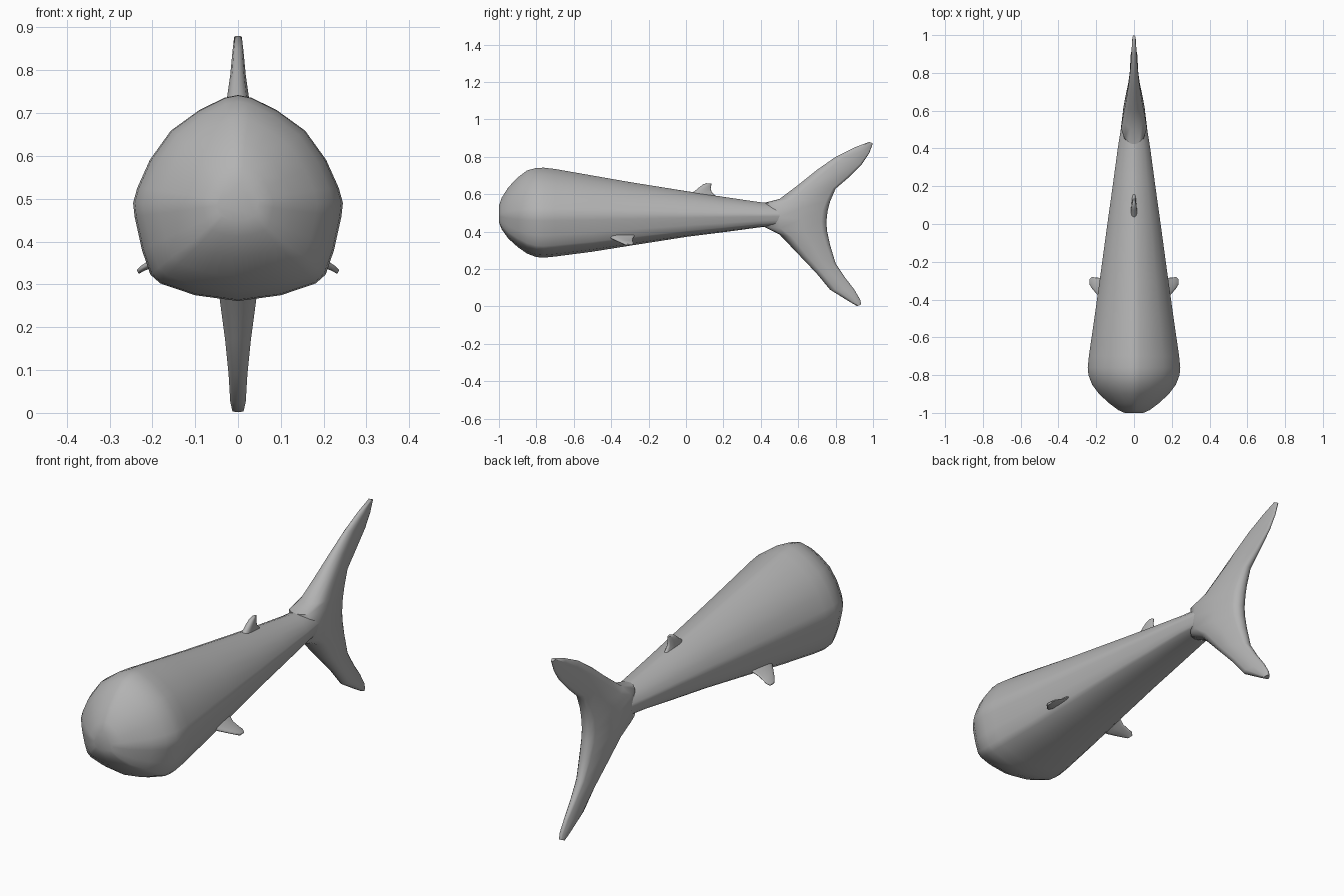
import bpy, bmesh, math
from mathutils import Vector

grey = bpy.data.materials.new("whale grey")
grey.diffuse_color = (0.45, 0.45, 0.45, 1)


def loft(name, rings):
    """Skin a list of closed rings and cap both ends."""
    bm = bmesh.new()
    loops = [[bm.verts.new(p) for p in ring] for ring in rings]
    n = len(loops[0])
    for a, b in zip(loops, loops[1:]):
        for i in range(n):
            j = (i + 1) % n
            bm.faces.new((a[i], a[j], b[j], b[i]))
    bm.faces.new(loops[0])
    bm.faces.new(loops[-1])
    bmesh.ops.recalc_face_normals(bm, faces=bm.faces)
    mesh = bpy.data.meshes.new(name)
    bm.to_mesh(mesh)
    bm.free()
    obj = bpy.data.objects.new(name, mesh)
    bpy.context.collection.objects.link(obj)
    mesh.materials.append(grey)
    bpy.ops.object.select_all(action='DESELECT')
    obj.select_set(True)
    bpy.context.view_layer.objects.active = obj
    bpy.ops.object.shade_smooth_by_angle(angle=math.radians(60))
    return obj


def blade(lead, trail, thick, normal):
    """Fin section from leading to trailing edge, tapering in thickness."""
    lead, trail, normal = Vector(lead), Vector(trail), Vector(normal).normalized()
    prof = [(0.03, 0.4), (0.1, 0.75), (0.25, 1), (0.6, 0.8), (0.92, 0.5), (0.98, 0.3)]
    side = [(0, 0)] + prof + [(1, 0)] + [(s, -t) for s, t in reversed(prof)]
    return [lead.lerp(trail, s) + normal * t * thick for s, t in side]


# Body: domed back, wide waist and hard lower corners, scaled along y
CENTRE = 0.49
half = [(0, 1), (0.13, 0.975), (0.37, 0.86), (0.64, 0.67), (0.84, 0.4), (0.96, 0.14),
        (1, 0), (0.985, -0.14), (0.915, -0.48), (0.835, -0.73), (0.74, -0.82),
        (0.41, -0.94), (0, -1)]
section = half + [(-x, z) for x, z in half[-2:0:-1]]
# y, half width, top, bottom
stations = [
    (-1.0, 0.05, 0.54, 0.45), (-0.985, 0.083, 0.582, 0.412), (-0.95, 0.13, 0.637, 0.363),
    (-0.9, 0.185, 0.69, 0.318), (-0.85, 0.222, 0.727, 0.283), (-0.8, 0.241, 0.741, 0.264),
    (-0.76, 0.245, 0.742, 0.261), (-0.7, 0.239, 0.735, 0.267), (-0.5, 0.21, 0.70, 0.293),
    (-0.3, 0.182, 0.665, 0.325), (0, 0.141, 0.617, 0.372), (0.2, 0.113, 0.586, 0.397),
    (0.4, 0.086, 0.557, 0.424), (0.5, 0.07, 0.552, 0.43), (0.6, 0.05, 0.535, 0.445),
    (0.7, 0.03, 0.515, 0.465)]
loft("body", [[(x * w, y, CENTRE + z * ((top - CENTRE) if z > 0 else (CENTRE - low)))
               for x, z in section] for y, w, top, low in stations])

# Tail: lead y, lead z, trail y, trail z, half thickness, from bottom to top
tail = [
    (0.915, 0.002, 0.936, 0.010, 0.013), (0.88, 0.022, 0.932, 0.035, 0.018),
    (0.77, 0.09, 0.90, 0.09, 0.022), (0.70, 0.175, 0.85, 0.155, 0.03),
    (0.60, 0.28, 0.80, 0.23, 0.043), (0.5, 0.385, 0.77, 0.33, 0.06),
    (0.42, 0.425, 0.755, 0.40, 0.068), (0.42, 0.49, 0.75, 0.45, 0.07),
    (0.42, 0.555, 0.757, 0.51, 0.068), (0.5, 0.575, 0.77, 0.56, 0.058),
    (0.6, 0.65, 0.80, 0.63, 0.042), (0.7, 0.73, 0.87, 0.69, 0.028),
    (0.8, 0.80, 0.94, 0.76, 0.018), (0.9, 0.85, 0.98, 0.82, 0.013),
    (0.98, 0.88, 0.999, 0.872, 0.009)]
loft("tail_fin", [blade((0, ly, lz), (0, ty, tz), t, (1, 0, 0))
                  for ly, lz, ty, tz, t in tail])

# Dorsal fin: small hooked blade
dorsal = [(0.015, 0.595, 0.16, 0.59, 0.017), (0.05, 0.62, 0.137, 0.612, 0.016),
          (0.072, 0.638, 0.132, 0.632, 0.014), (0.09, 0.652, 0.135, 0.648, 0.011),
          (0.11, 0.659, 0.135, 0.658, 0.007)]
loft("dorsal_fin", [blade((0, ly, lz), (0, ty, tz), t, (1, 0, 0))
                    for ly, lz, ty, tz, t in dorsal])

# Flippers: x, z, lead y, trail y, half thickness, root to tip
flipper = [(0.14, 0.385, -0.43, -0.27, 0.013), (0.175, 0.362, -0.395, -0.285, 0.011),
           (0.205, 0.347, -0.362, -0.284, 0.009), (0.222, 0.338, -0.342, -0.28, 0.007),
           (0.234, 0.329, -0.322, -0.29, 0.005)]
for name, s in (("right_flipper", 1), ("left_flipper", -1)):
    loft(name, [blade((s * x, a, z), (s * x, b, z), t, (s * 0.5, 0, 0.87))
                for x, z, a, b, t in flipper])
